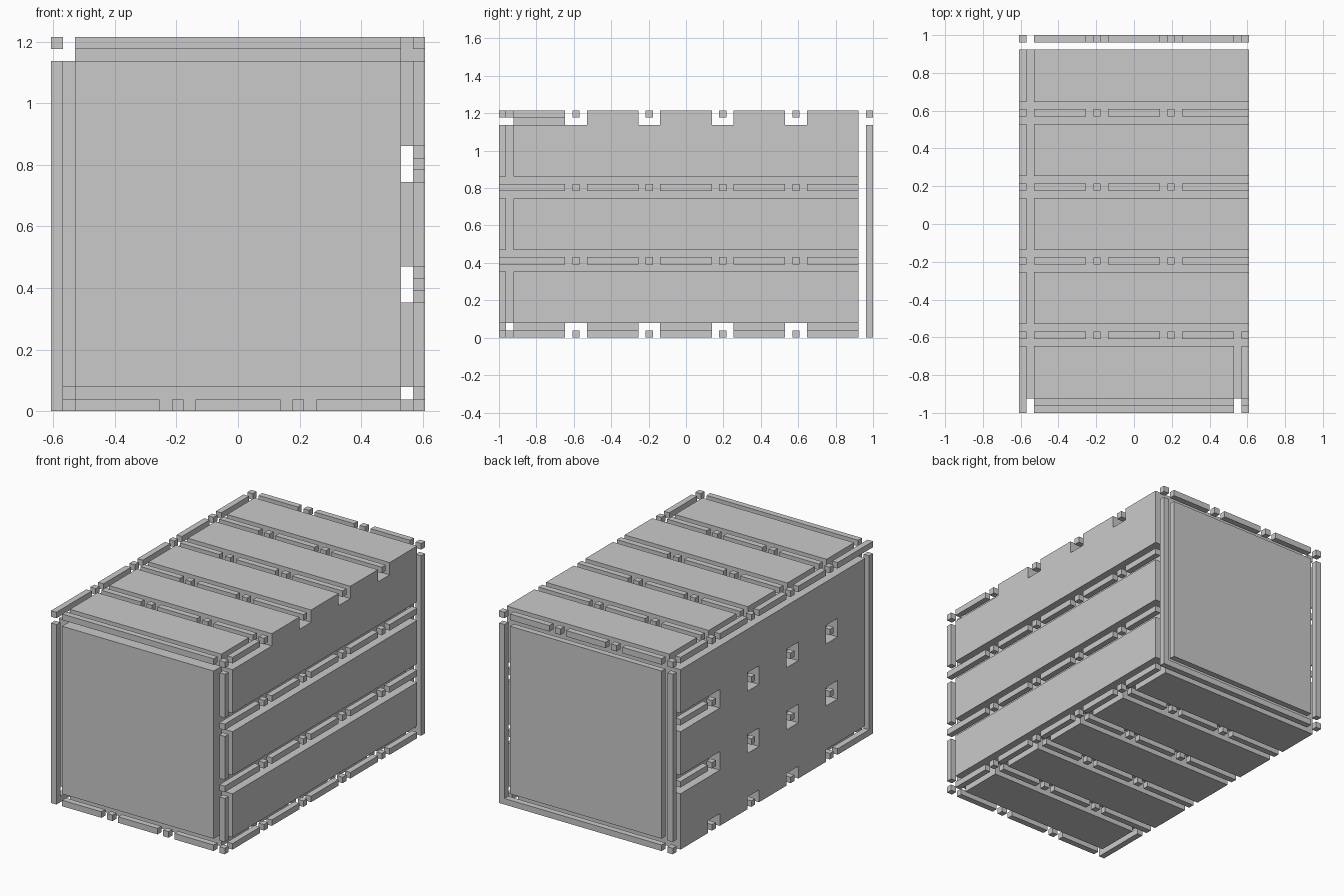
import bpy
from mathutils import Vector

cube = bpy.data.objects.get("Cube")
if cube:
    bpy.data.objects.remove(cube, do_unlink=True)

# Lattice stations along each axis, bar half width and groove half width
P, B, G = 0.3924, 0.019, 0.0585
XS = [P * (i - 1.5) for i in range(4)]
YS = [P * (i - 2.5) for i in range(6)]
ZS = [B + P * i for i in range(4)]
X0, X1, Y0, Y1, Z0, Z1 = XS[0], XS[-1], YS[0], YS[-1], ZS[0], ZS[-1]
FAR = 0.2

grey = bpy.data.materials.new("plain grey")
grey.use_nodes = True
grey.diffuse_color = (0.59, 0.59, 0.59, 1)
grey.node_tree.nodes["Principled BSDF"].inputs["Base Color"].default_value = (0.59, 0.59, 0.59, 1)


def box(name, xr, yr, zr):
    lo, hi = (Vector(v) for v in zip(xr, yr, zr))
    bpy.ops.mesh.primitive_cube_add(size=1, location=(lo + hi) / 2)
    ob = bpy.context.object
    ob.name = name
    ob.scale = hi - lo
    bpy.ops.object.transform_apply(location=False, rotation=False, scale=True)
    ob.data.materials.append(grey)
    return ob


def around(c, r=B):
    return (c - r, c + r)


def span(a, b):
    """Range between two stations, clear of both grooves."""
    return (a + G, b - G)


def spans(stations):
    return [span(a, b) for a, b in zip(stations, stations[1:])]


body = box("body", (X0 - B, X1 + B), (Y0 - B, Y1 - G), (Z0 - B, Z1 + B))


def cut(xr, yr, zr):
    tool = box("groove_cutter", xr, yr, zr)
    tool.hide_render = True
    mod = body.modifiers.new("groove", "BOOLEAN")
    mod.operation = "DIFFERENCE"
    mod.solver = "EXACT"
    mod.object = tool
    bpy.context.view_layer.objects.active = body
    bpy.ops.object.modifier_apply(modifier=mod.name)
    bpy.data.objects.remove(tool, do_unlink=True)


# Open ranges reaching past the body on each side
left, right = (X0 - FAR, X0 + G), (X1 - G, X1 + FAR)
front = (Y0 - FAR, Y0 + G)
low, high = (Z0 - FAR, Z0 + G), (Z1 - G, Z1 + FAR)
all_x, all_y, all_z = (-1, 1), (-2, 2), (-1, 2)
first_bay = (Y0 - FAR, YS[1] + G)
last_bay = (YS[4] - G, Y1 + FAR)

# Grooves along the body edges
cut(left, all_y, high)
cut(right, all_y, low)
cut(left, front, all_z)
cut(right, front, all_z)
cut(all_x, front, low)
cut(all_x, front, high)
cut(right, first_bay, high)
cut(left, first_bay, low)

# Grooves across the top and bottom
for y in YS[1:-1]:
    cut(all_x, around(y, G), high)
    cut(all_x, around(y, G), low)

# Long grooves on one side, pockets on the other
for z in ZS[1:-1]:
    cut(right, all_y, around(z, G))
    cut(left, last_bay, around(z, G))
    for y in YS[1:-2]:
        cut(left, around(y, G), around(z, G))


def studs(name, xs, ys, zs):
    for x in xs:
        for y in ys:
            for z in zs:
                box(name, around(x), around(y), around(z))


# Small cubes at the crossings
inner_x, inner_y, inner_z = XS[1:-1], YS[1:-1], ZS[1:-1]
studs("top_stud", inner_x, inner_y, [Z1])
studs("bottom_stud", inner_x, inner_y, [Z0])
studs("left_edge_stud", [X0], YS[1:], [Z1])
studs("right_edge_stud", [X1], YS[:-1], [Z0])
studs("right_side_stud", [X1], inner_y, inner_z)
studs("pocket_stud", [X0], inner_y, inner_z)
studs("front_bottom_stud", inner_x, [Y0], [Z0])
studs("back_top_stud", XS[1:], [Y1], [Z1])
studs("back_corner_stud", [X0], [Y1], [Z0])
studs("front_corner_stud", [X1], YS[:2], [Z1])

# Bars across the top and bottom
first_x, mid_x, last_x = spans(XS)
for y in inner_y:
    top_end = last_x if y == YS[1] else (last_x[0], X1 + B)
    for xr in (first_x, mid_x, top_end):
        box("top_bar", xr, around(y), around(Z1))
    for xr in ((X0 - B, first_x[1]), mid_x, last_x):
        box("bottom_bar", xr, around(y), around(Z0))

# Bars running from front to back, some reaching the front corner
first_y, *other_y = spans(YS)
corner_y = (Y0 - B, first_y[1])
for yr in [corner_y] + other_y:
    box("left_edge_bar", around(X0), yr, around(Z1))
    for z in inner_z:
        box("right_side_bar", around(X1), yr, around(z))
for yr in [first_y] + other_y:
    box("right_edge_bar", around(X1), yr, around(Z0))
for z in inner_z:
    box("left_side_bar", around(X0), other_y[-1], around(z))
box("right_top_bar", around(X1), first_y, around(Z1))
box("left_bottom_bar", around(X0), corner_y, around(Z0))

# Front frame
box("front_top_bar", span(X0, X1), around(Y0), around(Z1))
box("front_left_post", around(X0), around(Y0), (Z0 + B, Z1 - G))
for zr in spans(ZS):
    box("front_right_post", around(X1), around(Y0), zr)
for xr in spans(XS):
    box("front_bottom_bar", xr, around(Y0), around(Z0))
    box("back_top_bar", xr, around(Y1), around(Z1))

# Back panel and frame
box("back_panel", span(X0, X1), around(Y1), span(Z0, Z1))
box("back_bottom_bar", (X0 + G, X1 + B), around(Y1), around(Z0))
box("back_right_post", around(X1), around(Y1), (Z0 + B, Z1 - G))
box("back_left_post", around(X0), around(Y1), span(Z0, Z1))
